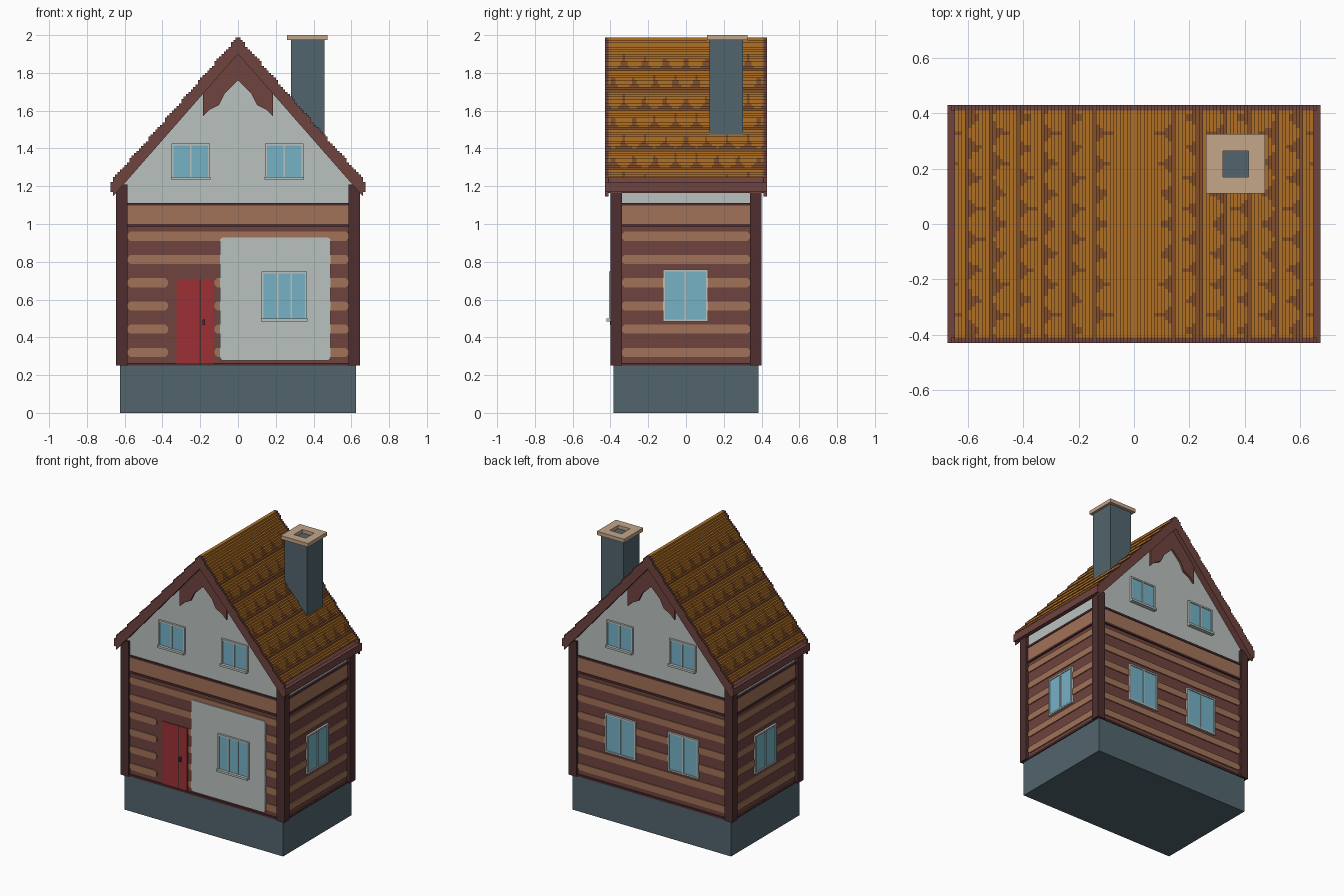
import bpy, bmesh, math
from mathutils import Matrix, Vector

if "Cube" in bpy.data.objects:
    bpy.data.objects.remove(bpy.data.objects["Cube"])


def material(name, r, g, b):
    lin = [((c / 255 + 0.055) / 1.055) ** 2.4 for c in (r, g, b)] + [1]
    m = bpy.data.materials.new(name)
    m.use_nodes = True
    m.diffuse_color = lin
    m.node_tree.nodes["Principled BSDF"].inputs["Base Color"].default_value = lin
    return m


SLATE = material("slate", 82, 101, 109)
DARK = material("dark_wood", 78, 47, 47)
WOOD = material("red_brown_wood", 110, 67, 62)
LIGHT = material("light_wood", 162, 114, 88)
PLASTER = material("plaster", 186, 193, 190)
GLASS = material("glass", 118, 178, 198)
RED = material("door_red", 156, 48, 52)
ORANGE = material("tile_orange", 176, 112, 38)
RUST = material("tile_brown", 132, 80, 44)
TAN = material("cap_tan", 196, 166, 138)

FRONT, RIGHT, BACK, LEFT = range(4)
WALL = {FRONT: 0.38, RIGHT: 0.62, BACK: 0.38, LEFT: 0.62}
V = 0.0125                       # size of one block
RISE, APEX = 1.14, 1.985         # roof slope and ridge height


def finish(name, bm, *mats):
    me = bpy.data.meshes.new(name)
    bm.to_mesh(me)
    bm.free()
    for m in mats:
        me.materials.append(m)
    ob = bpy.data.objects.new(name, me)
    bpy.context.collection.objects.link(ob)


def rect(u0, u1, z0, z1, c=0):
    if not c:
        return [(u0, z0), (u1, z0), (u1, z1), (u0, z1)]
    return [(u0 + c, z0), (u1 - c, z0), (u1, z0 + c), (u1, z1 - c),
            (u1 - c, z1), (u0 + c, z1), (u0, z1 - c), (u0, z0 + c)]


def plates(name, mat, side, outlines, d0, d1):
    """Outlines (u, z) standing on one side of the house, from depth d0 out to d1."""
    bm = bmesh.new()
    turn = Matrix.Rotation(side * math.pi / 2, 3, 'Z')
    for pts in outlines:
        face = bm.faces.new([bm.verts.new(turn @ Vector((u, -d0, z))) for u, z in pts])
        new = bmesh.ops.extrude_face_region(bm, geom=[face])["geom"]
        bmesh.ops.translate(bm, vec=turn @ Vector((0, d0 - d1, 0)),
                            verts=[g for g in new if isinstance(g, bmesh.types.BMVert)])
    bmesh.ops.recalc_face_normals(bm, faces=bm.faces)
    finish(name, bm, mat)


def box(name, mat, x0, x1, y0, y1, z0, z1):
    plates(name, mat, FRONT, [rect(x0, x1, z0, z1)], -y1, -y0)


def window(name, side, d, u0, u1, z0, z1, panes, sill=True):
    b, w = 0.011, (u1 - u0) / panes
    plates(name + "_glass", GLASS, side, [rect(u0, u1, z0, z1)], d - 0.01, d + 0.008)
    bars = [rect(u0 - b, u1 + b, z1, z1 + b), rect(u0 - b, u1 + b, z0 - b, z0),
            rect(u0 - b, u0, z0, z1), rect(u1, u1 + b, z0, z1)]
    bars += [rect(u0 + i * w - 0.005, u0 + i * w + 0.005, z0, z1) for i in range(1, panes)]
    plates(name + "_frame", PLASTER, side, bars, d - 0.01, d + 0.014)
    if sill:
        plates(name + "_sill", PLASTER, side,
               [rect(u0 - 0.012, u1 + 0.012, z0 - 0.015, z0)], d - 0.01, d + 0.028)


# Foundation, log walls and corner posts
box("foundation", SLATE, -0.625, 0.625, -0.385, 0.385, 0, 0.25)
box("log_walls", WOOD, -0.62, 0.62, -0.38, 0.38, 0.25, 1.11)
for sx in (-1, 1):
    for sy in (-1, 1):
        x, y = 0.615 * sx, 0.37 * sy
        box("corner_post", DARK, x - 0.03, x + 0.03, y - 0.03, y + 0.03, 0.25, 1.21)

# Light log stripes, beams and the broad band, on every side
for side, d in WALL.items():
    half = 0.585 if side in (FRONT, BACK) else 0.34
    logs = []
    for i in range(6):
        z = 0.32 + 0.123 * i
        spans = [(-half, half)]
        if side == FRONT and i < 4:
            spans = [(-half, -0.37), (-0.125, half)]
        logs += [rect(a, b, z - 0.024, z + 0.024, 0.014) for a, b in spans]
    plates("log_stripes", LIGHT, side, logs, d - 0.01, d + 0.007)
    plates("wall_band", LIGHT, side, [rect(-half, half, 1.0, 1.1)], d - 0.01, d + 0.007)
    plates("wall_beams", DARK, side,
           [rect(-half, half, z, z + 0.014) for z in (0.25, 0.987, 1.098)], d - 0.01, d + 0.012)

# Plaster attic with a carved board at each gable
plates("attic", PLASTER, FRONT,
       [[(-0.62, 1.11), (0.62, 1.11), (0.62, 1.2), (0, 1.92), (-0.62, 1.2)]], -0.38, 0.38)
edge = [(0.07, 1.69), (0.1, 1.63), (0.15, 1.605), (0.185, 1.57), (0.185, 1.72)]
board = [(0, 1.76)] + edge + [(0, 1.93)] + [(-u, z) for u, z in reversed(edge)]
for side in (FRONT, BACK):
    plates("gable_board", WOOD, side, [board], 0.37, 0.395)
    for n, u in (("left", -0.25), ("right", 0.245)):
        window("attic_window_" + n, side, 0.38, u - 0.092, u + 0.092, 1.25, 1.415, 2)

# Front panel, windows and door
plates("front_panel", PLASTER, FRONT, [rect(-0.095, 0.49, 0.277, 0.928, 0.012)], 0.37, 0.394)
window("front_window", FRONT, 0.394, 0.135, 0.355, 0.5, 0.738, 3)
for n, side in (("right", RIGHT), ("left", LEFT)):
    window(n + "_window", side, 0.62, -0.11, 0.106, 0.495, 0.748, 2, False)
for n, u in (("a", -0.245), ("b", 0.25)):
    window("back_window_" + n, BACK, 0.38, u - 0.11, u + 0.11, 0.495, 0.748, 2, False)
plates("door", RED, FRONT, [rect(-0.325, -0.203, 0.264, 0.71), rect(-0.195, -0.13, 0.264, 0.71)],
       0.37, 0.386)
plates("door_seam", DARK, FRONT, [rect(-0.203, -0.195, 0.264, 0.71)], 0.37, 0.383)
plates("door_handle", DARK, FRONT, [rect(-0.187, -0.175, 0.465, 0.495)], 0.38, 0.402)


# Roof, stepped in blocks
def step_height(i):
    return V * round((APEX - RISE * i * V) / V)


STEPS, ROWS = 53, 66
stairs = []
for i in range(STEPS):
    stairs += [(i * V, step_height(i)), ((i + 1) * V, step_height(i))]
low = [(STEPS * V, APEX - 0.085 - RISE * STEPS * V)]
profile = stairs + low + [(0, APEX - 0.085)]
mirrored = [(-x, z) for x, z in profile]
for side in (FRONT, BACK):
    plates("gable_trim", WOOD, side, [profile, mirrored], 0.41, 0.43)
under = [(0, APEX - 0.03), (0.65, APEX - 0.03 - RISE * 0.65),
         (0.65, APEX - 0.08 - RISE * 0.65), (0, APEX - 0.08)]
plates("roof_deck", WOOD, FRONT, [under, [(-x, z) for x, z in under]], -0.41, 0.41)
for s in (-1, 1):
    a, b = sorted((0.65 * s, 0.675 * s))
    box("eave_board", WOOD, a, b, -0.43, 0.43, 1.17, 1.222)


def tile_colour(a, y):
    """Orange inside a rounded tile, brown in the gaps; staggered rows."""
    if a < 0.06:
        return 0
    r, t = divmod((a - 0.06) / 0.092, 1)
    p = (y / 0.11 + 0.5 * (r % 2)) % 1 * 2 - 1
    return 0 if t < 0.06 + 0.8 * math.sqrt(max(0, 1 - p * p)) else 1


bm = bmesh.new()
dy = 0.82 / ROWS
for s in (-1, 1):
    for i in range(STEPS - 1):
        z, zn = step_height(i), step_height(i + 1)
        x0, x1 = s * i * V, s * (i + 1) * V
        for j in range(ROWS):
            y0, y1 = -0.41 + j * dy, -0.41 + (j + 1) * dy
            colour = tile_colour((i + 0.5) * V, (y0 + y1) / 2)
            for (xa, za), (xb, zb) in (((x0, z), (x1, z)), ((x1, z), (x1, zn))):
                if (xa, za) == (xb, zb):
                    continue
                ring = [(xa, y0, za), (xb, y0, zb), (xb, y1, zb), (xa, y1, za)]
                f = bm.faces.new([bm.verts.new(c) for c in ring[::s]])
                f.material_index = colour
bmesh.ops.remove_doubles(bm, verts=bm.verts, dist=0.0005)
finish("roof_tiles", bm, ORANGE, RUST)

# Chimney with an open cap
box("chimney", SLATE, 0.28, 0.457, 0.125, 0.303, 1.35, 1.976)
for x0, x1, y0, y1 in ((0.26, 0.475, 0.11, 0.17), (0.26, 0.475, 0.265, 0.325),
                       (0.26, 0.322, 0.17, 0.265), (0.415, 0.475, 0.17, 0.265)):
    box("chimney_cap", TAN, x0, x1, y0, y1, 1.974, 2.0)
